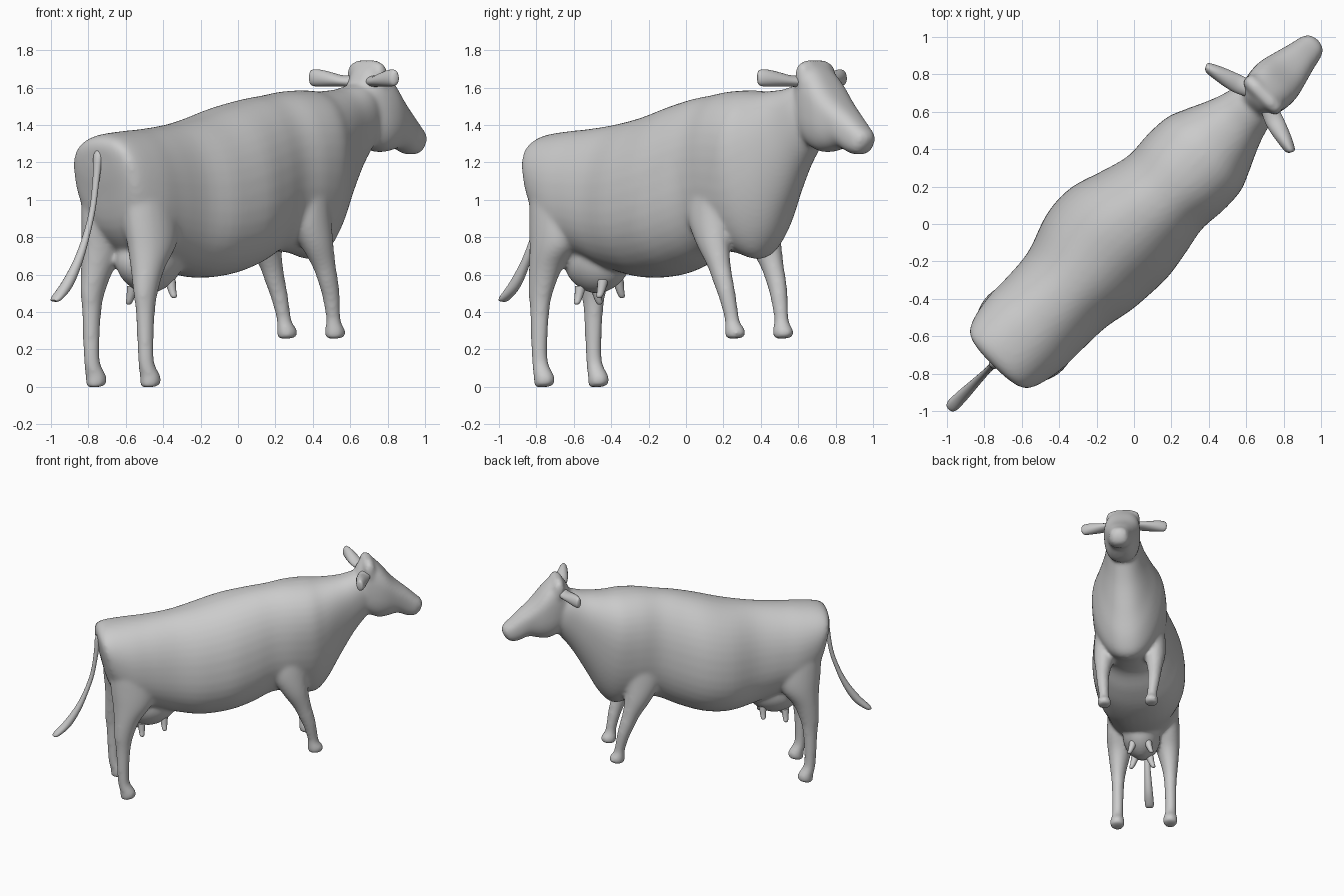
import bpy, bmesh, math
from mathutils import Vector

R2 = math.sqrt(2)


def world(s, t, z):
    """s = along the animal (tail to nose), t = to its left, z = up."""
    return Vector(((s - t) / R2, (s + t) / R2, z))


def spline(rows, n):
    """Catmull-Rom interpolation of parameter rows."""
    out = []
    for i in range(len(rows) - 1):
        a, b = rows[max(i - 1, 0)], rows[i]
        c, d = rows[i + 1], rows[min(i + 2, len(rows) - 1)]
        for j in range(n):
            u = j / n
            out.append([0.5 * (2 * q + (r - p) * u + (2 * p - 5 * q + 4 * r - w) * u * u
                               + (3 * q - p - 3 * r + w) * u ** 3)
                        for p, q, r, w in zip(a, b, c, d)])
    return out + [list(rows[-1])]


def loft(name, rings, sides=32, power=1.0):
    """Skin rings given as (end A, end B, sideways half vector, taper)."""
    bm = bmesh.new()
    loops = []
    for a, b, w, k in rings:
        mid, half = (a + b) / 2, (a - b) / 2
        loop = []
        for i in range(sides):
            ang = 2 * math.pi * i / sides
            c, v = math.cos(ang), math.sin(ang)
            c = math.copysign(abs(c) ** power, c)
            v = math.copysign(abs(v) ** power, v)
            loop.append(bm.verts.new(mid + half * v + w * (c * (1 - k * v))))
        loops.append(loop)
    for p, q in zip(loops, loops[1:]):
        for i in range(sides):
            j = (i + 1) % sides
            bm.faces.new((p[i], p[j], q[j], q[i]))
    bm.faces.new(loops[0])
    bm.faces.new(loops[-1])
    bmesh.ops.recalc_face_normals(bm, faces=bm.faces)
    me = bpy.data.meshes.new(name)
    bm.to_mesh(me)
    bm.free()
    ob = bpy.data.objects.new(name, me)
    bpy.context.collection.objects.link(ob)
    bpy.ops.object.select_all(action='DESELECT')
    ob.select_set(True)
    bpy.context.view_layer.objects.active = ob
    bpy.ops.object.shade_smooth_by_angle(angle=math.radians(60))
    return ob


def section_rings(rows, n, side=1, bulge=0.0):
    """Rows: s, z of one end, s, z of the other, half width, taper, sideways offset."""
    rings = []
    for s1, z1, s2, z2, w, k, t in spline(rows, n):
        t = side * t + bulge * math.exp(-((s1 + 0.2) / 0.25) ** 2)
        rings.append((world(s1, t, z1), world(s2, t, z2), world(0, w, 0), k))
    return rings


# Torso and neck: top point, bottom point, half width, taper
torso = [
    (-1.07, 1.28, -1.055, 1.16, .10, 0), (-1.055, 1.32, -1.03, 1.05, .19, -.08),
    (-1.00, 1.35, -.965, .84, .24, -.08), (-.85, 1.368, -.82, .70, .275, 0),
    (-.70, 1.38, -.66, .67, .278, .06), (-.50, 1.405, -.50, .62, .288, .1),
    (-.30, 1.445, -.30, .583, .34, .1), (-.10, 1.50, -.10, .598, .35, .1),
    (.08, 1.54, .08, .65, .312, .08), (.22, 1.56, .25, .72, .278, .02),
    (.36, 1.58, .42, .713, .285, -.08), (.50, 1.585, .56, .683, .272, -.2),
    (.60, 1.58, .66, .773, .235, -.2), (.70, 1.585, .76, .95, .19, -.2),
    (.78, 1.595, .87, 1.14, .155, -.15), (.88, 1.62, .97, 1.27, .13, -.1),
    (.96, 1.62, 1.0, 1.30, .11, 0)]
body = [loft("body", section_rings([r + (0,) for r in torso], 4, bulge=.027), 40, .9)]

# Head from behind the poll to the muzzle
head = [
    (.87, 1.60, .93, 1.36, .09, 0), (.92, 1.70, .98, 1.29, .12, .05),
    (.985, 1.74, 1.05, 1.255, .137, .03), (1.07, 1.67, 1.12, 1.26, .137, -.05),
    (1.17, 1.55, 1.20, 1.275, .114, -.12), (1.28, 1.455, 1.27, 1.245, .09, -.05),
    (1.345, 1.395, 1.33, 1.243, .076, 0), (1.38, 1.365, 1.365, 1.268, .056, 0),
    (1.393, 1.335, 1.388, 1.305, .024, 0)]
body.append(loft("head", section_rings([r + (0,) for r in head], 4), 32, .78))

# Flat crest across the top of the head
crest = [(-.13, 1.69, .02), (-.115, 1.73, .04), (-.06, 1.75, .05),
         (.06, 1.75, .05), (.115, 1.73, .04), (.13, 1.69, .02)]
body.append(loft("crest", [(world(.975, t, z), world(.985, t, 1.60), world(w, 0, 0), 0)
                           for t, z, w in crest], 20))

# Legs: front edge, rear edge, half width, offset from the middle
hind = [
    (-.76, 1.20, -.96, 1.20, .06, .155), (-.70, 1.05, -.99, 1.03, .10, .16),
    (-.65, .90, -.99, .88, .118, .16),
    (-.67, .77, -.975, .74, .108, .175), (-.77, .64, -.97, .61, .082, .19),
    (-.825, .51, -.97, .50, .06, .20), (-.848, .40, -.958, .39, .048, .203),
    (-.86, .20, -.948, .19, .043, .205), (-.85, .12, -.94, .11, .044, .205),
    (-.815, .065, -.925, .05, .055, .205), (-.805, .03, -.925, .004, .055, .205),
    (-.82, .005, -.91, -.005, .047, .205)]
fore = [
    (.47, 1.20, .25, 1.18, .06, .17), (.49, 1.06, .22, 1.04, .085, .178),
    (.49, .92, .225, .90, .092, .185),
    (.495, .79, .295, .77, .082, .195), (.515, .66, .385, .64, .06, .20),
    (.542, .56, .432, .54, .05, .20), (.557, .48, .463, .47, .046, .195),
    (.572, .38, .492, .37, .039, .188), (.582, .34, .495, .33, .043, .185),
    (.607, .31, .495, .29, .054, .182), (.613, .28, .50, .262, .052, .182),
    (.597, .263, .515, .254, .044, .182)]
# Ears: distance out, s, top, bottom, half thickness
ear = [
    (.07, .95, 1.665, 1.60, .04), (.13, .925, 1.665, 1.605, .044),
    (.19, .905, 1.68, 1.605, .042), (.26, .885, 1.695, 1.605, .034),
    (.31, .87, 1.695, 1.61, .024), (.325, .868, 1.68, 1.63, .012)]
for side, word in ((1, "left"), (-1, "right")):
    for name, rows in (("hind_leg", hind), ("front_leg", fore)):
        rows = [r[:5] + (0, r[5]) for r in rows]
        body.append(loft(f"{name}_{word}", section_rings(rows, 4, side), 24))
    loft(f"ear_{word}", [
        (world(s, side * t, a), world(s, side * t, b), world(w, side * w * .5, 0), .1)
        for t, s, a, b, w in spline(ear, 4)], 20)
    # Teats, splayed outwards
    for place, s, z in (("rear", -.74, .44), ("front", -.57, .475)):
        teat = [(s + .03, z + .10, s - .03, z + .10, .032, 0, .055),
                (s + .022, z + .04, s - .022, z + .04, .022, 0, .072),
                (s + .017, z + .01, s - .017, z + .01, .017, 0, .084),
                (s + .008, z, s - .008, z, .008, 0, .085)]
        loft(f"teat_{place}_{word}", section_rings(teat, 3, side), 14)

# Udder, filling the gap between the thighs
bag = []
for i in range(1, 20):
    a = math.pi * i / 20
    z, r = .65 + .155 * math.cos(a), math.sin(a)
    bag.append((world(-.67 + .21 * r, 0, z + .03 * r), world(-.67 - .21 * r, 0, z + .02 * r),
                world(0, .145 * r, 0), 0))
body.append(loft("udder", bag, 28))

# Tail with a flat tassel
path = [(-1.0, 1.28, .03, .03), (-1.055, 1.23, .028, .028), (-1.072, 1.12, .02, .02),
        (-1.10, .95, .017, .017), (-1.15, .80, .018, .02), (-1.21, .67, .024, .025),
        (-1.29, .55, .03, .032), (-1.37, .475, .022, .034), (-1.395, .46, .008, .02)]
tail = [(s + r * .8, z - r * .6, s - r * .8, z + r * .6, w, 0, 0) for s, z, r, w in path]
loft("tail", section_rings(tail, 4), 16)

# Fuse torso, head, legs and udder into one flowing skin
bpy.ops.object.select_all(action='DESELECT')
for ob in body:
    ob.select_set(True)
bpy.context.view_layer.objects.active = body[0]
bpy.ops.object.join()
skin = body[0].modifiers.new("fuse", 'REMESH')
skin.mode = 'VOXEL'
skin.voxel_size = .012
skin.use_smooth_shade = True
soft = body[0].modifiers.new("soften", 'SMOOTH')
soft.factor = .5
soft.iterations = 18
